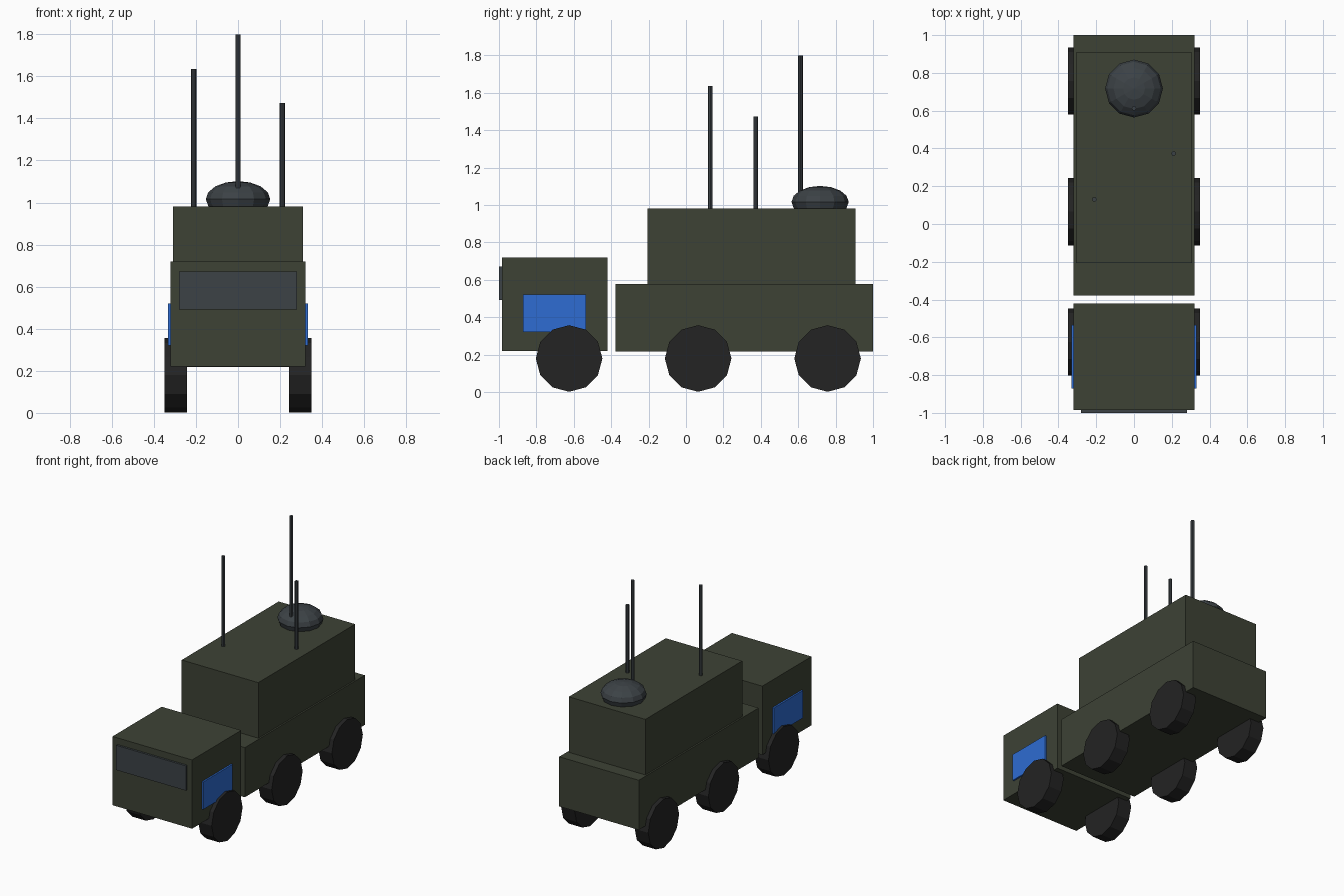
import bpy
import math

default = bpy.data.objects.get("Cube")
if default:
    bpy.data.objects.remove(default, do_unlink=True)


def material(name, rgb):
    """Flat material from 0-255 display values, stored as linear."""
    lin = [((c / 255 + 0.055) / 1.055) ** 2.4 for c in rgb]
    mat = bpy.data.materials.new(name)
    mat.use_nodes = True
    mat.diffuse_color = (*lin, 1)
    mat.node_tree.nodes["Principled BSDF"].inputs["Base Color"].default_value = (*lin, 1)
    return mat


OLIVE = material("olive_paint", (61, 66, 53))
BLUE = material("blue_panel", (46, 108, 210))
RUBBER = material("black_rubber", (35, 35, 35))
STEEL = material("dark_steel", (60, 66, 70))


def finish(name, mat):
    obj = bpy.context.object
    obj.name = obj.data.name = name
    obj.data.materials.append(mat)
    bpy.ops.object.transform_apply(location=False, rotation=True, scale=True)
    return obj


def box(name, mat, x, y, z):
    """Box from (low, high) ranges on each axis."""
    spans = (x, y, z)
    bpy.ops.mesh.primitive_cube_add(size=1, location=[(a + b) / 2 for a, b in spans])
    bpy.context.object.scale = [b - a for a, b in spans]
    return finish(name, mat)


# Cab with windscreen
box("cab", OLIVE, (-0.32, 0.32), (-0.985, -0.42), (0.22, 0.72))
box("windscreen", STEEL, (-0.28, 0.28), (-1.0, -0.98), (0.492, 0.672))

# Rear hull and raised compartment
box("hull", OLIVE, (-0.32, 0.32), (-0.378, 1.0), (0.217, 0.578))
box("upper_compartment", OLIVE, (-0.308, 0.308), (-0.207, 0.907), (0.57, 0.982))

# Door panels and wheels on both sides
for side, s in (("left", 1), ("right", -1)):
    box(side + "_door_panel", BLUE, sorted((s * 0.31, s * 0.332)), (-0.872, -0.535), (0.32, 0.52))
    for place, y in (("front", -0.625), ("middle", 0.065), ("rear", 0.757)):
        bpy.ops.mesh.primitive_cylinder_add(
            vertices=12, radius=0.178, depth=0.108,
            location=(s * 0.296, y, 0.179), rotation=(0, math.pi / 2, 0))
        finish(f"{side}_{place}_wheel", RUBBER)

# Flattened roof dome
bpy.ops.mesh.primitive_uv_sphere_add(segments=12, ring_count=8, radius=0.153,
                                     location=(0, 0.717, 1.016))
bpy.context.object.scale.z = 0.56
finish("roof_dome", STEEL)

# Antennas
for name, x, y, top in (("right_antenna", -0.21, 0.13, 1.636),
                        ("left_antenna", 0.21, 0.373, 1.474),
                        ("centre_antenna", 0, 0.612, 1.8)):
    base = 0.97
    bpy.ops.mesh.primitive_cylinder_add(vertices=8, radius=0.0125, depth=top - base,
                                        location=(x, y, (top + base) / 2))
    finish(name, STEEL)
